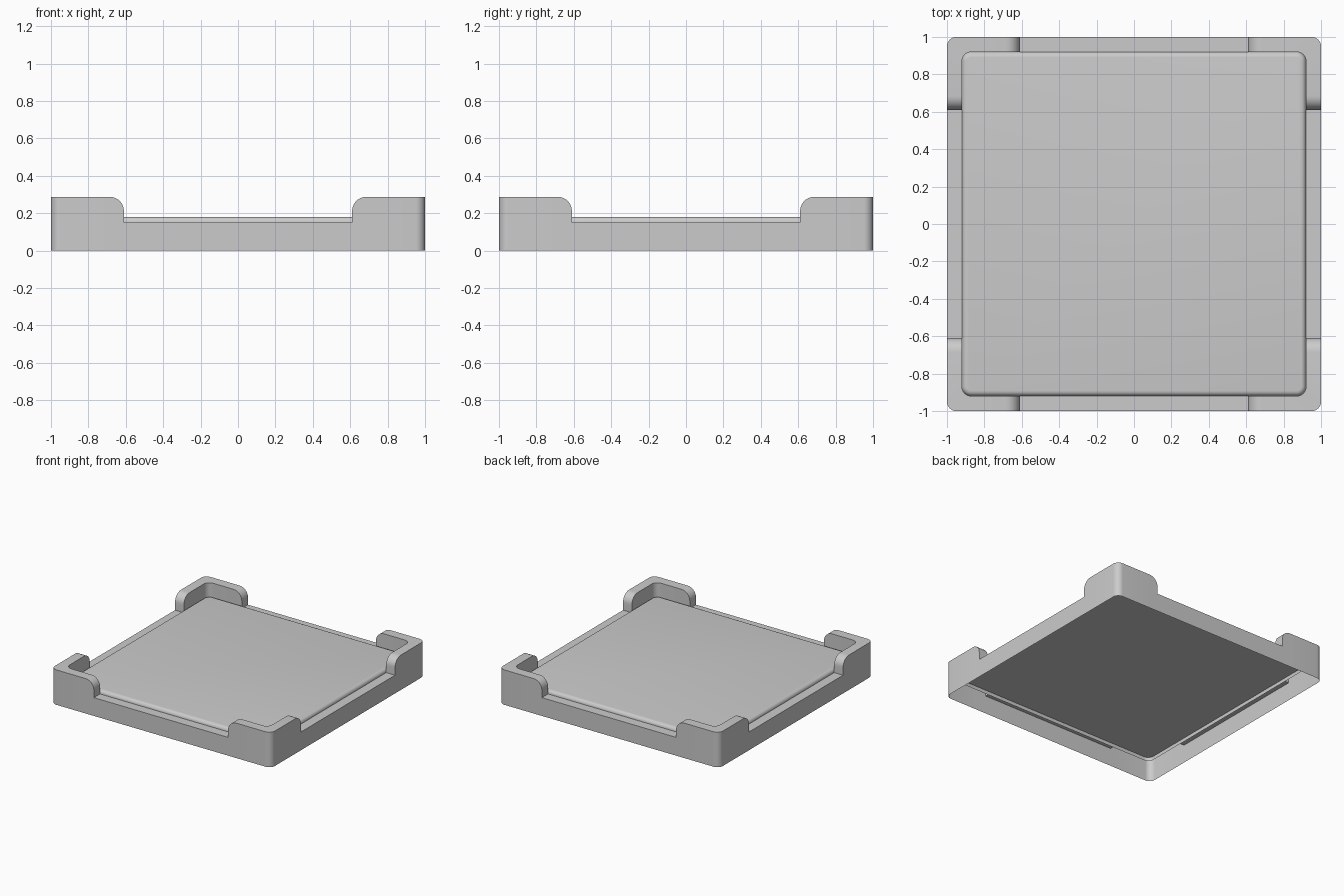
import bpy, bmesh
from math import sin, cos, pi

if "Cube" in bpy.data.objects:
    bpy.data.objects.remove(bpy.data.objects["Cube"])

OUT, INN, R = 1.0, 0.92, 0.05       # outer wall, inner wall, corner radius
TOP, LOW, LIP = 0.287, 0.15, 0.11   # post top, notch level, inner wall bottom
NOTCH, ROUND, SEG = 0.61, 0.075, 8


def make_object(name, bm):
    mesh = bpy.data.meshes.new(name)
    bm.to_mesh(mesh)
    bm.free()
    ob = bpy.data.objects.new(name, mesh)
    bpy.context.collection.objects.link(ob)
    bpy.ops.object.select_all(action='DESELECT')
    ob.select_set(True)
    bpy.context.view_layer.objects.active = ob
    bpy.ops.object.shade_smooth_by_angle(angle=pi / 6)
    return ob


# One side of the frame: notch outline, then the rounded corner
arc = [(-NOTCH - ROUND + ROUND * sin(k / SEG * pi / 2),
        TOP - ROUND + ROUND * cos(k / SEG * pi / 2)) for k in range(SEG + 1)]
half = arc + [(-NOTCH, LOW)]
outline = half + [(-x, z) for x, z in reversed(half)]
side = [((x, -OUT), (x, -INN), z) for x, z in outline]
for k in range(SEG + 1):
    a = -pi / 2 + k / SEG * pi / 2
    o, i = OUT - R, INN - R
    side.append(((o + R * cos(a), -o + R * sin(a)),
                 (i + R * cos(a), -i + R * sin(a)), TOP))


def turn(p, n):
    x, y = p
    for _ in range(n):
        x, y = -y, x
    return x, y


# Hollow frame: outer wall, rim and short inner wall, open underneath
loop = [(turn(o, n), turn(i, n), z) for n in range(4) for o, i, z in side]
bm = bmesh.new()
columns = [[bm.verts.new((*o, 0)), bm.verts.new((*o, z)),
            bm.verts.new((*i, z)), bm.verts.new((*i, LIP))] for o, i, z in loop]
for n, a in enumerate(columns):
    b = columns[(n + 1) % len(columns)]
    upright = (a[0].co - b[0].co).length < 1e-5
    for k in range(3):
        if k == 1 or not upright:
            bm.faces.new((a[k], b[k], b[k + 1], a[k + 1]))
bmesh.ops.remove_doubles(bm, verts=bm.verts, dist=1e-5)
make_object("frame", bm)

# Inset panel with rounded corners and a soft top edge
P_BOT, P_TOP = 0.14, 0.18
bm = bmesh.new()
bmesh.ops.create_cube(bm, size=1)
for v in bm.verts:
    v.co = (v.co.x * 2 * INN, v.co.y * 2 * INN, P_TOP if v.co.z > 0 else P_BOT)
upright = [e for e in bm.edges if abs(e.verts[0].co.z - e.verts[1].co.z) > 0.01]
bmesh.ops.bevel(bm, geom=upright, offset=R, segments=SEG, profile=0.5, affect='EDGES')
top = [e for e in bm.edges if all(v.co.z > P_TOP - 1e-4 for v in e.verts)]
bmesh.ops.bevel(bm, geom=top, offset=0.028, segments=5, profile=0.5, affect='EDGES')
make_object("panel", bm)
